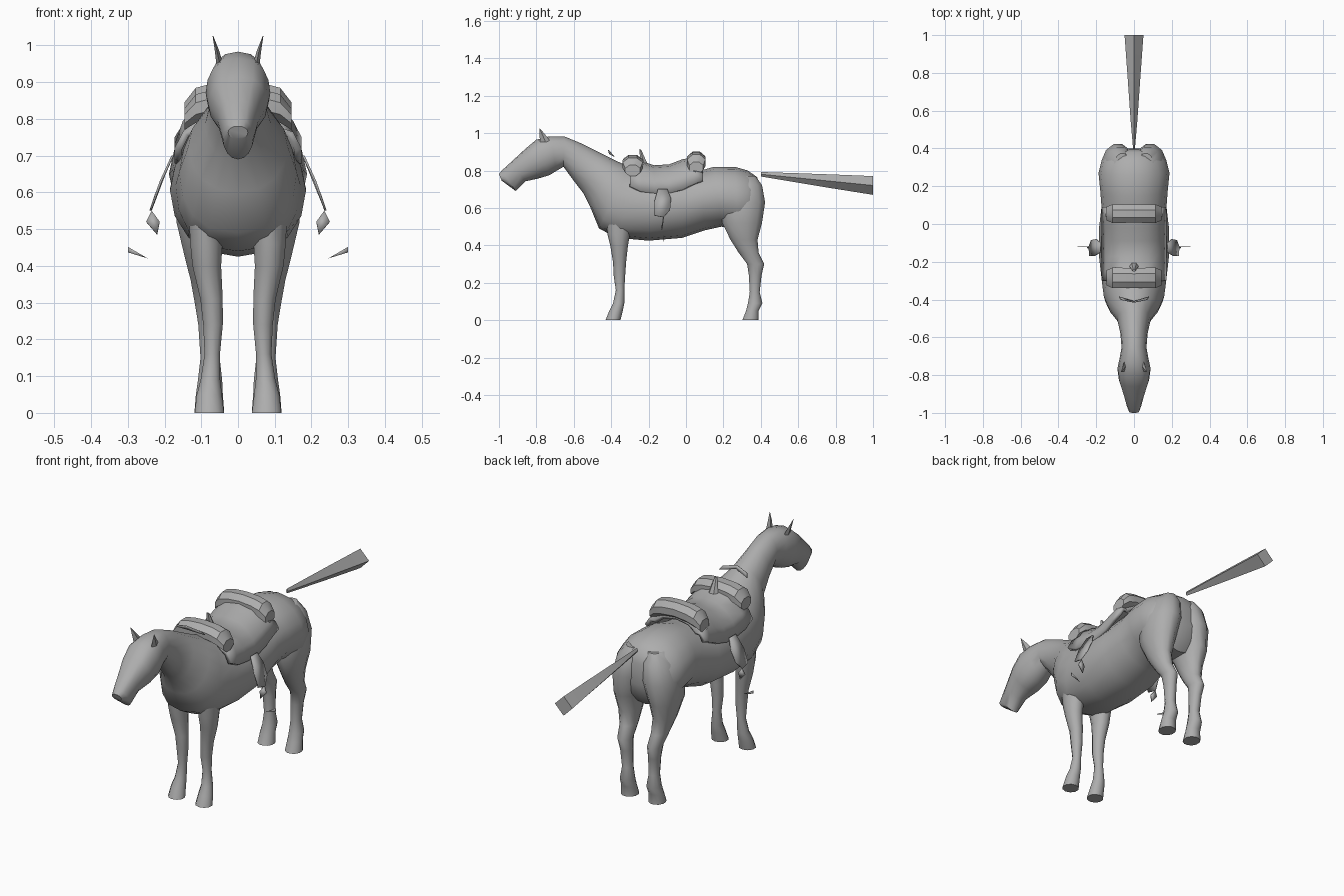
import bpy, bmesh, math
from mathutils import Vector

GREY = bpy.data.materials.new("plain_grey")
GREY.diffuse_color = (0.42, 0.42, 0.42, 1)


def finish(name, bm, angle=40):
    bmesh.ops.recalc_face_normals(bm, faces=bm.faces)
    me = bpy.data.meshes.new(name)
    bm.to_mesh(me)
    bm.free()
    ob = bpy.data.objects.new(name, me)
    bpy.context.collection.objects.link(ob)
    me.materials.append(GREY)
    bpy.ops.object.select_all(action='DESELECT')
    ob.select_set(True)
    bpy.context.view_layer.objects.active = ob
    bpy.ops.object.shade_smooth_by_angle(angle=math.radians(angle))
    return ob


def loft(name, rings, angle=40):
    """Skin a list of equal point loops and cap both ends."""
    bm = bmesh.new()
    loops = [[bm.verts.new(p) for p in r] for r in rings]
    n = len(loops[0])
    for a, b in zip(loops, loops[1:]):
        for i in range(n):
            j = (i + 1) % n
            bm.faces.new((a[i], a[j], b[j], b[i]))
    bm.faces.new(loops[0])
    bm.faces.new(loops[-1])
    return finish(name, bm, angle)


def oval(center, u, v, n, turn=0.0, top=1.0, low=1.0):
    """Loop with half-axes u, v; top/low below 1 square off that half."""
    c, u, v = Vector(center), Vector(u), Vector(v)
    pts = []
    for i in range(n):
        t = 2 * math.pi * (i + turn) / n
        co, si = math.cos(t), math.sin(t)
        p = top if si > 0 else low
        pts.append(c + u * math.copysign(abs(co) ** p, co) + v * si)
    return pts


def plate(name, pts, thick=0.006):
    bm = bmesh.new()
    bm.faces.new([bm.verts.new(p) for p in pts])
    ob = finish(name, bm)
    m = ob.modifiers.new("thickness", 'SOLIDIFY')
    m.thickness = thick
    m.offset = 0
    return ob


# Head, neck, trunk: top y, top z, bottom y, bottom z, half width, squareness
BODY = [
    (-1.0, .78, -.985, .745, .027, .8, 1), (-.985, .80, -.91, .69, .041, .7, 1),
    (-.93, .85, -.86, .742, .056, .7, 1), (-.86, .915, -.79, .757, .08, .7, 1),
    (-.80, .965, -.73, .775, .088, .75, 1), (-.73, .983, -.69, .80, .076, .8, 1),
    (-.65, .982, -.655, .82, .066, 1, 1), (-.56, .945, -.60, .745, .072, 1, 1),
    (-.45, .89, -.55, .68, .09, 1, 1), (-.37, .85, -.51, .60, .135, 1, .9),
    (-.30, .82, -.465, .49, .16, 1, .75), (-.24, .80, -.37, .44, .17, 1, .7),
    (-.15, .785, -.2, .425, .185, 1, .9), (-.02, .78, -.02, .44, .185, 1, 1),
    (.08, .80, .10, .48, .172, 1, 1), (.15, .82, .19, .50, .178, 1, 1),
    (.26, .82, .28, .48, .188, 1, 1), (.33, .80, .34, .48, .172, 1, 1),
    (.38, .765, .38, .53, .13, 1, 1), (.395, .71, .40, .60, .06, 1, 1),
]
rings = []
for ty, tz, by, bz, w, top, low in BODY:
    up = Vector((0, (ty - by) / 2, (tz - bz) / 2))
    rings.append(oval((0, (ty + by) / 2, (tz + bz) / 2), (w, 0, 0), up, 16,
                      0, top, low))
loft("horse_body", rings)

# Legs: z, front y, back y, centre x, half width
FRONT = [
    (.60, -.43, -.27, .09, .05), (.46, -.42, -.30, .086, .046),
    (.40, -.405, -.31, .085, .041), (.31, -.39, -.32, .072, .032),
    (.24, -.387, -.325, .068, .028), (.16, -.375, -.33, .07, .022),
    (.09, -.39, -.33, .075, .028), (.05, -.41, -.338, .078, .036),
    (0, -.43, -.35, .078, .042),
]
REAR = [
    (.77, .27, .375, .062, .04), (.72, .22, .41, .072, .075),
    (.63, .18, .427, .085, .09), (.52, .19, .41, .10, .07),
    (.43, .235, .385, .098, .05), (.36, .28, .39, .09, .04),
    (.30, .325, .42, .085, .034), (.24, .335, .405, .08, .029),
    (.15, .34, .395, .076, .027), (.09, .33, .41, .076, .034),
    (.05, .32, .39, .078, .038), (0, .30, .39, .078, .042),
]
for side, s in (("right", 1), ("left", -1)):
    for part, rows, n in (("front_leg", FRONT, 10), ("rear_leg", REAR, 12)):
        loft(f"{part}_{side}",
             [oval((s * x, (f + b) / 2, z), (w, 0, 0), (0, (b - f) / 2, 0), n, .5)
              for z, f, b, x, w in rows], 50)

    # Thin pointed ears
    loft(f"ear_{side}",
         [oval((s * .05, -.75, .95), (.009, 0, 0), (0, .03, 0), 4),
          oval((s * .057, -.765, .985), (.006, 0, 0), (0, .018, 0), 4),
          oval((s * .068, -.782, 1.025), (.001, 0, 0), (0, .001, 0), 4)], 20)

    # Flared fender, stirrup and loose strap end
    plate(f"fender_{side}", [
        (s * .178, -.15, .70), (s * .178, -.10, .70), (s * .20, -.08, .65),
        (s * .225, -.085, .59), (s * .238, -.12, .55), (s * .235, -.17, .56),
        (s * .21, -.17, .63)])
    plate(f"stirrup_{side}", [
        (s * .235, -.12, .55), (s * .25, -.125, .52),
        (s * .22, -.13, .485), (s * .213, -.125, .52)])
    plate(f"strap_end_{side}", [
        (s * .30, -.12, .452), (s * .30, -.12, .437), (s * .245, -.12, .42)], .003)

# Tail: diamond section widening toward the end
loft("tail",
     [oval((0, y, z), (w, 0, 0), (0, 0, h), 4)
      for y, z, w, h in ((.40, .78, .005, .012), (.55, .765, .018, .022),
                         (.78, .742, .034, .037), (1.0, .72, .05, .05))], 25)

# Saddle shell: y, seat height, skirt bottom height
ROWS = [(-.30, .82, .72), (-.24, .85, .69), (-.17, .828, .68),
        (-.09, .833, .68), (-.02, .86, .70), (.04, .87, .73), (.09, .83, .75)]
bm = bmesh.new()
grid = []
for y, zt, zb in ROWS:
    half = [(.075, zt - .012), (.12, zt - .045),
            (.15, (zt + zb) / 2 - .005), (.173, zb)]
    prof = [(-x, z) for x, z in reversed(half)] + [(0, zt)] + half
    grid.append([bm.verts.new((x, y, z)) for x, z in prof])
for a, b in zip(grid, grid[1:]):
    for i in range(len(a) - 1):
        bm.faces.new((a[i], a[i + 1], b[i + 1], b[i]))
saddle = finish("saddle", bm, 30)
mod = saddle.modifiers.new("thickness", 'SOLIDIFY')
mod.thickness = 0.02

# Drooping bedrolls tied across the front and back of the saddle
for name, y, z, ry, rz in (("front_roll", -.285, .842, .058, .042),
                           ("rear_roll", .055, .856, .053, .046)):
    half = ((.07, -.002, 1), (.115, -.014, 1), (.145, -.042, .75))
    xs = ([(-x, d, k) for x, d, k in reversed(half)] + [(0, .004, .97)]
          + list(half))
    loft(name, [oval((x, y, z + dz), (0, ry * k, 0), (0, 0, rz * k), 8, .5)
                for x, dz, k in xs], 30)

# Saddle horn and rein resting over the neck
loft("saddle_horn",
     [oval((0, -.225, .84), (.025, 0, 0), (0, .02, 0), 6),
      oval((0, -.245, .912), (.008, 0, 0), (0, .006, 0), 6)], 30)
plate("rein", [(-.08, -.385, .875), (0, -.41, .89), (.08, -.385, .875),
               (.07, -.40, .892), (0, -.415, .91), (-.07, -.40, .892)], .004)
